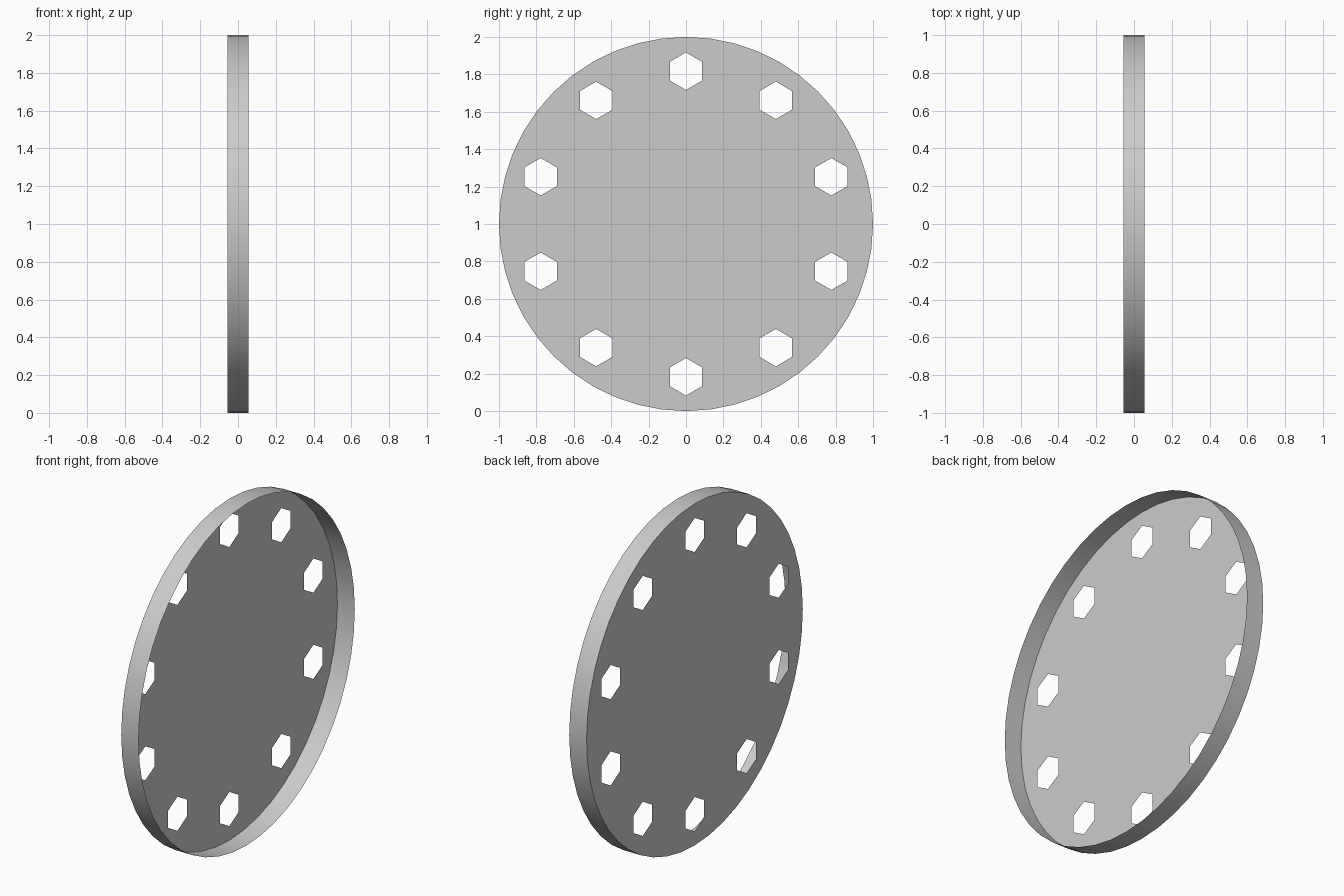
import bpy
import bmesh
from math import sin, cos, pi

cube = bpy.data.objects.get("Cube")
if cube:
    bpy.data.objects.remove(cube)

HALF_DEPTH = 0.056
SIDES = 48
HOLES = 10
HOLE_RING = 0.817
HOLE_RADIUS = 0.1

grey = bpy.data.materials.new("light grey")
grey.use_nodes = True
colour = (0.6, 0.6, 0.6, 1)
grey.diffuse_color = colour
grey.node_tree.nodes["Principled BSDF"].inputs["Base Color"].default_value = colour


def ring(bm, x, y, z, radius, sides):
    """Closed loop of vertices in the plane across x, with a corner at the top."""
    angles = [2 * pi * i / sides for i in range(sides)]
    return [bm.verts.new((x, y + radius * sin(a), z + radius * cos(a))) for a in angles]


def loop_edges(bm, verts):
    return [bm.edges.new((v, verts[i - 1])) for i, v in enumerate(verts)]


def finish(bm, name):
    mesh = bpy.data.meshes.new(name)
    bm.to_mesh(mesh)
    bm.free()
    mesh.materials.append(grey)
    obj = bpy.data.objects.new(name, mesh)
    bpy.context.collection.objects.link(obj)
    return obj


# Thin disc closing one side, pierced by a ring of upright hexagonal holes
bm = bmesh.new()
edges = loop_edges(bm, ring(bm, -HALF_DEPTH, 0, 1, 1, SIDES))
for i in range(HOLES):
    a = 2 * pi * i / HOLES
    hole = ring(bm, -HALF_DEPTH, HOLE_RING * sin(a), 1 + HOLE_RING * cos(a), HOLE_RADIUS, 6)
    edges += loop_edges(bm, hole)
bmesh.ops.triangle_fill(bm, edges=edges, use_beauty=True, normal=(-1, 0, 0))
for face in bm.faces:
    if face.normal.x > 0:
        face.normal_flip()
finish(bm, "pierced_disc")

# Thin rim wall, open on the other side
bm = bmesh.new()
back = ring(bm, -HALF_DEPTH, 0, 1, 1, SIDES)
front = ring(bm, HALF_DEPTH, 0, 1, 1, SIDES)
for i in range(SIDES):
    face = bm.faces.new((back[i - 1], back[i], front[i], front[i - 1]))
    face.normal_update()
    middle = face.calc_center_median()
    if face.normal.y * middle.y + face.normal.z * (middle.z - 1) < 0:
        face.normal_flip()
    face.smooth = True
finish(bm, "rim")
